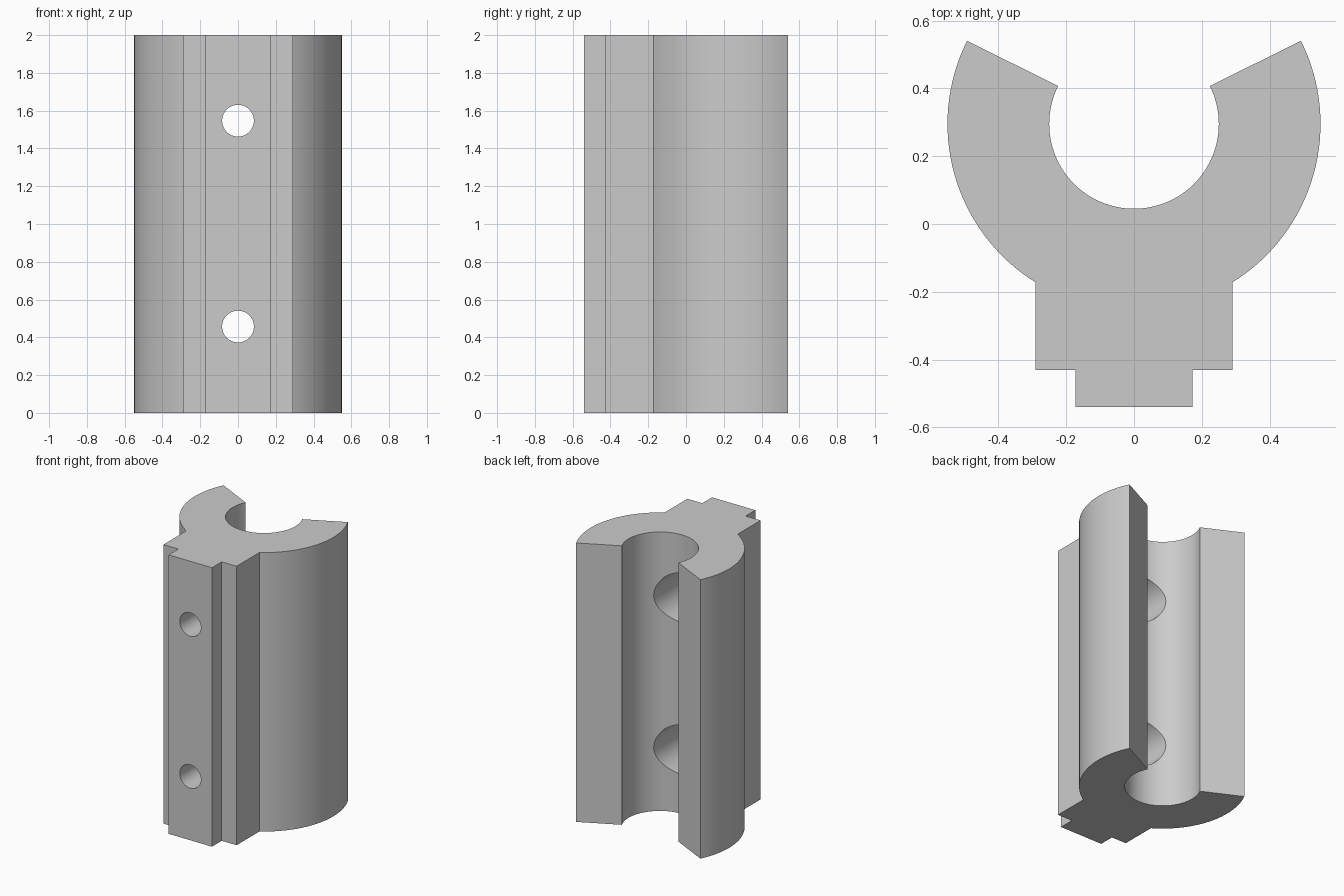
import bpy, bmesh, math
from mathutils import Matrix

if "Cube" in bpy.data.objects:
    bpy.data.objects.remove(bpy.data.objects["Cube"], do_unlink=True)

grey = bpy.data.materials.new("light_grey")
grey.use_nodes = True
grey.diffuse_color = (0.6, 0.6, 0.6, 1)
grey.node_tree.nodes["Principled BSDF"].inputs["Base Color"].default_value = (0.6, 0.6, 0.6, 1)

HEIGHT = 2.0
CENTRE_Y = 0.295
OUTER, BORE = 0.55, 0.25
OPENING = math.radians(26.5)
HOLE_HEIGHTS = (0.457, 1.547)


def make_object(name, bm):
    bmesh.ops.recalc_face_normals(bm, faces=bm.faces)
    mesh = bpy.data.meshes.new(name)
    bm.to_mesh(mesh)
    bm.free()
    mesh.materials.append(grey)
    obj = bpy.data.objects.new(name, mesh)
    bpy.context.collection.objects.link(obj)
    return obj


def arc(radius, start, end, steps):
    angles = [start + (end - start) * i / steps for i in range(steps + 1)]
    return [(radius * math.cos(a), CENTRE_Y + radius * math.sin(a)) for a in angles]


def rod(name, radius, y_front, y_back, z):
    """Cylinder along y, used to drill the screw holes."""
    bm = bmesh.new()
    place = Matrix.Translation((0, (y_front + y_back) / 2, z)) @ Matrix.Rotation(math.pi / 2, 4, "X")
    bmesh.ops.create_cone(bm, cap_ends=True, segments=64, radius1=radius, radius2=radius,
                          depth=y_back - y_front, matrix=place)
    return make_object(name, bm)


# Half of the cross-section: key, flange, outer arc, then the bore
key = [(0.172, -0.54), (0.172, -0.43), (0.29, -0.43)]
flange_angle = -math.acos(0.29 / OUTER)
half = key + arc(OUTER, flange_angle, OPENING, 32) + arc(BORE, OPENING, -math.pi / 2, 40)
mirrored = [(-x, y) for x, y in reversed(half[:-1])]

bm = bmesh.new()
face = bm.faces.new([bm.verts.new((x, y, 0)) for x, y in half + mirrored])
extruded = bmesh.ops.extrude_face_region(bm, geom=[face])
top = [v for v in extruded["geom"] if isinstance(v, bmesh.types.BMVert)]
bmesh.ops.translate(bm, verts=top, vec=(0, 0, HEIGHT))
holder = make_object("rod_holder", bm)

# Screw holes with wide head recesses opening into the bore
cutters = []
for z in HOLE_HEIGHTS:
    cutters.append(rod("screw_hole_cutter", 0.084, -0.7, 0.2, z))
    cutters.append(rod("head_recess_cutter", 0.175, -0.24, 0.25, z))

bpy.context.view_layer.objects.active = holder
for cutter in cutters:
    cutter.hide_render = True
    cut = holder.modifiers.new("drill", "BOOLEAN")
    cut.operation = "DIFFERENCE"
    cut.solver = "EXACT"
    cut.object = cutter
    bpy.ops.object.modifier_apply(modifier=cut.name)
for cutter in cutters:
    bpy.data.objects.remove(cutter, do_unlink=True)

# Smooth the arcs, keep the corners crisp
bpy.ops.object.select_all(action="DESELECT")
holder.select_set(True)
bpy.ops.object.shade_smooth_by_angle(angle=math.radians(20))
